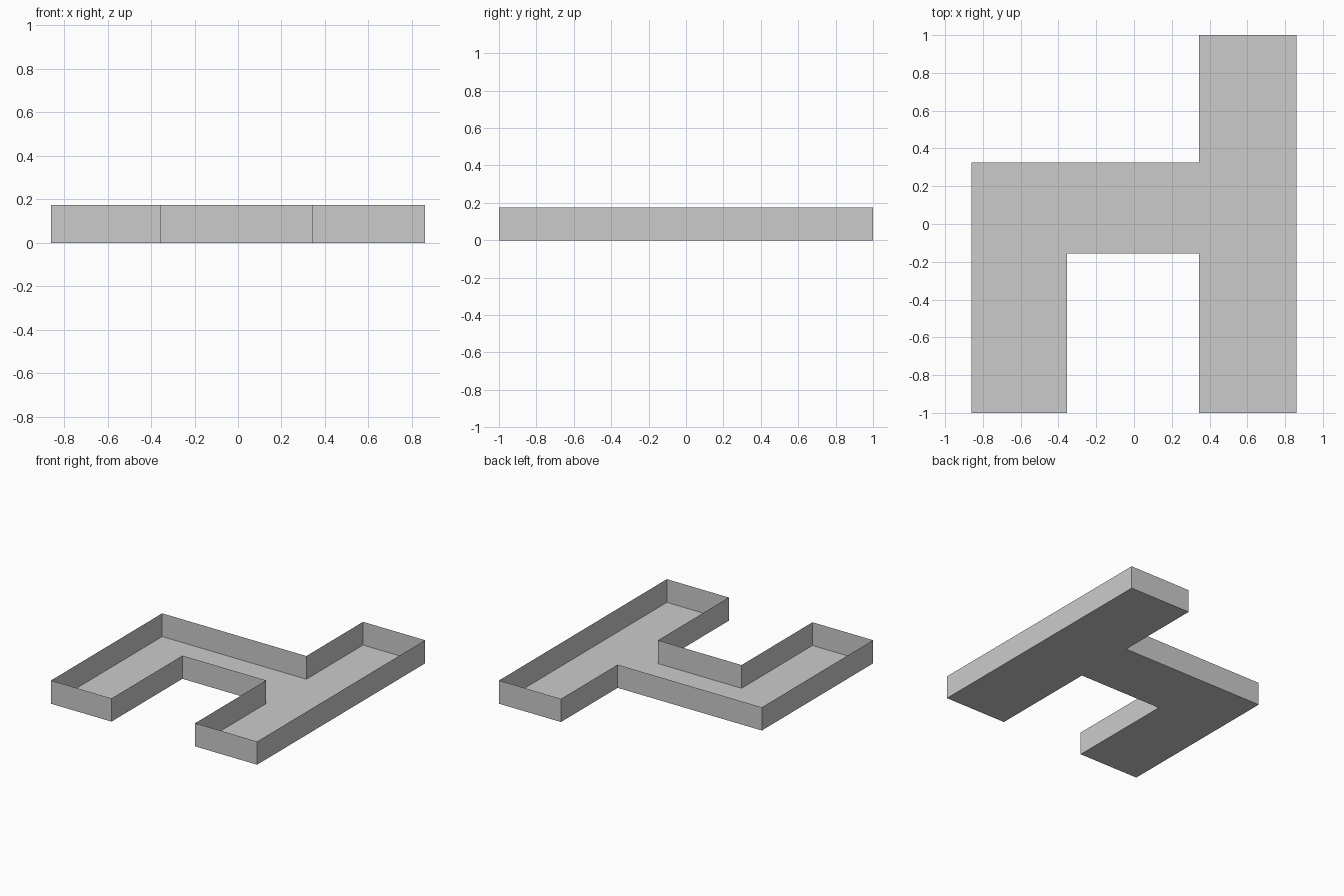
import bpy
import bmesh

cube = bpy.data.objects.get("Cube")
if cube:
    bpy.data.objects.remove(cube, do_unlink=True)

HEIGHT = 0.175

# Plain grey for the whole tray
grey = bpy.data.materials.new("plain_grey")
grey.use_nodes = True
color = (0.6, 0.6, 0.6, 1)
grey.diffuse_color = color
grey.node_tree.nodes["Principled BSDF"].inputs["Base Color"].default_value = color

# Floor outline: long bar, cross bar and short leg, counter-clockwise
outline = [(-0.86, -1), (-0.355, -1), (-0.355, -0.155), (0.343, -0.155), (0.343, -1),
           (0.86, -1), (0.86, 1), (0.343, 1), (0.343, 0.325), (-0.86, 0.325)]


def add_part(name, bm):
    mesh = bpy.data.meshes.new(name)
    bm.to_mesh(mesh)
    bm.free()
    mesh.materials.append(grey)
    obj = bpy.data.objects.new(name, mesh)
    bpy.context.collection.objects.link(obj)
    return obj


# Flat floor
bm = bmesh.new()
bm.faces.new([bm.verts.new((x, y, 0)) for x, y in outline])
add_part("tray_floor", bm)

# Sheet walls raised from the outline, open at the top
bm = bmesh.new()
base = [bm.verts.new((x, y, 0)) for x, y in outline]
rim = [bm.verts.new((x, y, HEIGHT)) for x, y in outline]
for i in range(len(outline)):
    j = (i + 1) % len(outline)
    bm.faces.new((base[i], base[j], rim[j], rim[i]))
add_part("tray_walls", bm)
